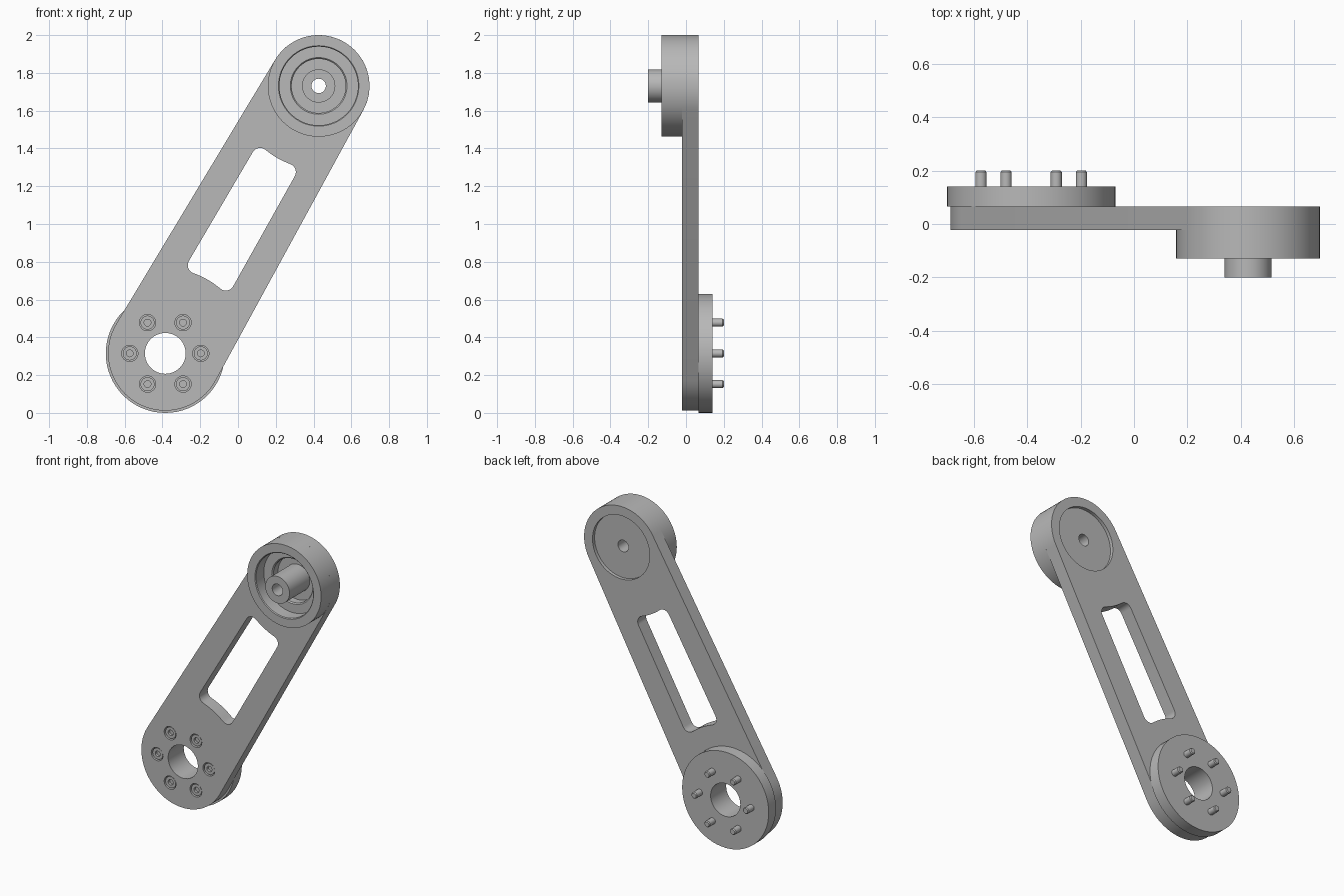
import bpy, bmesh
from math import sin, cos, pi, acos, atan2, sqrt, hypot, radians

if "Cube" in bpy.data.objects:
    bpy.data.objects.remove(bpy.data.objects["Cube"])

SEG = 64
LOW, TOP = (-0.385, 0.315), (0.427, 1.731)      # joint centres (x, z)
DX, DZ = TOP[0] - LOW[0], TOP[1] - LOW[1]
LENGTH, TILT = hypot(DX, DZ), atan2(DZ, DX)
R_LOW, R_TOP = 0.303, 0.269
FRONT, BACK = -0.022, 0.065                     # arm plate faces in y

grey = bpy.data.materials.new("machined grey")
grey.use_nodes = True
grey.diffuse_color = (0.48, 0.48, 0.48, 1)
grey.node_tree.nodes["Principled BSDF"].inputs["Base Color"].default_value = (0.48, 0.48, 0.48, 1)


def finish(bm, name):
    bmesh.ops.remove_doubles(bm, verts=bm.verts, dist=1e-5)
    bmesh.ops.recalc_face_normals(bm, faces=bm.faces)
    mesh = bpy.data.meshes.new(name)
    bm.to_mesh(mesh)
    bm.free()
    obj = bpy.data.objects.new(name, mesh)
    bpy.context.collection.objects.link(obj)
    mesh.materials.append(grey)
    return obj


def smooth(obj):
    bpy.ops.object.select_all(action='DESELECT')
    obj.select_set(True)
    bpy.context.view_layer.objects.active = obj
    bpy.ops.object.shade_smooth_by_angle(angle=radians(30))


def lathe(name, centre, profile, seg=SEG):
    """Turn a closed (radius, y) profile around the y axis through centre."""
    bm = bmesh.new()
    rings = [[bm.verts.new((centre[0] + r * cos(2 * pi * i / seg), y,
                            centre[1] + r * sin(2 * pi * i / seg)))
              for i in range(seg)] for r, y in profile]
    for a, b in zip(rings, rings[1:] + rings[:1]):
        for i in range(seg):
            j = (i + 1) % seg
            bm.faces.new((a[i], a[j], b[j], b[i]))
    return finish(bm, name)


def rod(name, centre, radius, y0, y1, seg=SEG):
    return lathe(name, centre, [(0, y0), (radius, y0), (radius, y1), (0, y1)], seg)


def prism(name, outline, y0, y1):
    """Extrude an outline given along (u) and across (v) the arm."""
    bm = bmesh.new()
    c, s = cos(TILT), sin(TILT)
    face = bm.faces.new([bm.verts.new((LOW[0] + u * c - v * s, y0, LOW[1] + u * s + v * c))
                         for u, v in outline])
    new = bmesh.ops.extrude_face_region(bm, geom=[face])["geom"]
    bmesh.ops.translate(bm, vec=(0, y1 - y0, 0),
                        verts=[g for g in new if isinstance(g, bmesh.types.BMVert)])
    return finish(bm, name)


def arc(cu, cv, r, a0, a1, n):
    return [(cu + r * cos(a0 + (a1 - a0) * i / n), cv + r * sin(a0 + (a1 - a0) * i / n))
            for i in range(n + 1)]


def cut(target, cutter):
    mod = target.modifiers.new("cut", 'BOOLEAN')
    mod.operation, mod.solver, mod.object = 'DIFFERENCE', 'EXACT', cutter
    bpy.context.view_layer.objects.active = target
    bpy.ops.object.modifier_apply(modifier=mod.name)
    bpy.data.objects.remove(cutter)


def slot_end(reach, half, fillet):
    """Half of the slot, from +v to -v, bulging around a joint at the origin."""
    fu = sqrt((reach + fillet) ** 2 - (half - fillet) ** 2)
    fv = half - fillet
    turn = atan2(fv, fu)
    left = arc(fu, fv, fillet, pi / 2, pi + turn, 8)
    bulge = arc(0, 0, reach, turn, -turn, 8)[1:-1]
    return left + bulge + [(u, -v) for u, v in reversed(left)]


# Tapered arm plate
a = acos((R_LOW - R_TOP) / LENGTH)
arm = prism("arm_plate", arc(0, 0, R_LOW, a, 2 * pi - a, 36) + arc(LENGTH, 0, R_TOP, -a, a, 36),
            FRONT, BACK)

# Lightening slot, joint openings and screw counterbores
low_end = slot_end(0.45, 0.135, 0.045)
top_end = [(LENGTH - u, -v) for u, v in slot_end(0.44, 0.128, 0.045)]
cut(arm, prism("slot_cutter", low_end + top_end, -0.3, 0.3))
cut(arm, rod("bore_cutter", LOW, 0.108, -0.3, 0.3))
cut(arm, rod("socket_cutter", TOP, 0.208, -0.3, 0.3))
screws = [(LOW[0] + 0.188 * cos(i * pi / 3), LOW[1] + 0.188 * sin(i * pi / 3)) for i in range(6)]
for p in screws:
    cut(arm, rod("counterbore_cutter", p, 0.043, -0.3, FRONT + 0.035, 32))
smooth(arm)

# Upper housing: stepped cup, hollow hub and recessed back
smooth(lathe("bearing_housing", TOP, [
    (R_TOP, -0.13), (0.213, -0.13), (0.208, -0.125), (0.208, -0.045),
    (0.15, -0.045), (0.143, -0.038), (0.143, 0.01), (0.088, 0.01),
    (0.088, -0.2), (0.038, -0.2), (0.038, 0.043), (0.208, 0.043),
    (0.208, FRONT), (R_TOP, FRONT)]))

# Lower mounting flange
smooth(lathe("mounting_flange", LOW, [(0.108, BACK), (0.315, BACK), (0.315, 0.14), (0.108, 0.14)]))

# Socket screws passing through plate and flange
for i, p in enumerate(screws):
    smooth(lathe(f"socket_screw_{i + 1}", p, [
        (0, 0.0), (0.018, 0.0), (0.018, -0.016), (0.037, -0.016), (0.037, 0.016),
        (0.021, 0.016), (0.021, 0.194), (0.016, 0.2), (0, 0.2)], 24))
